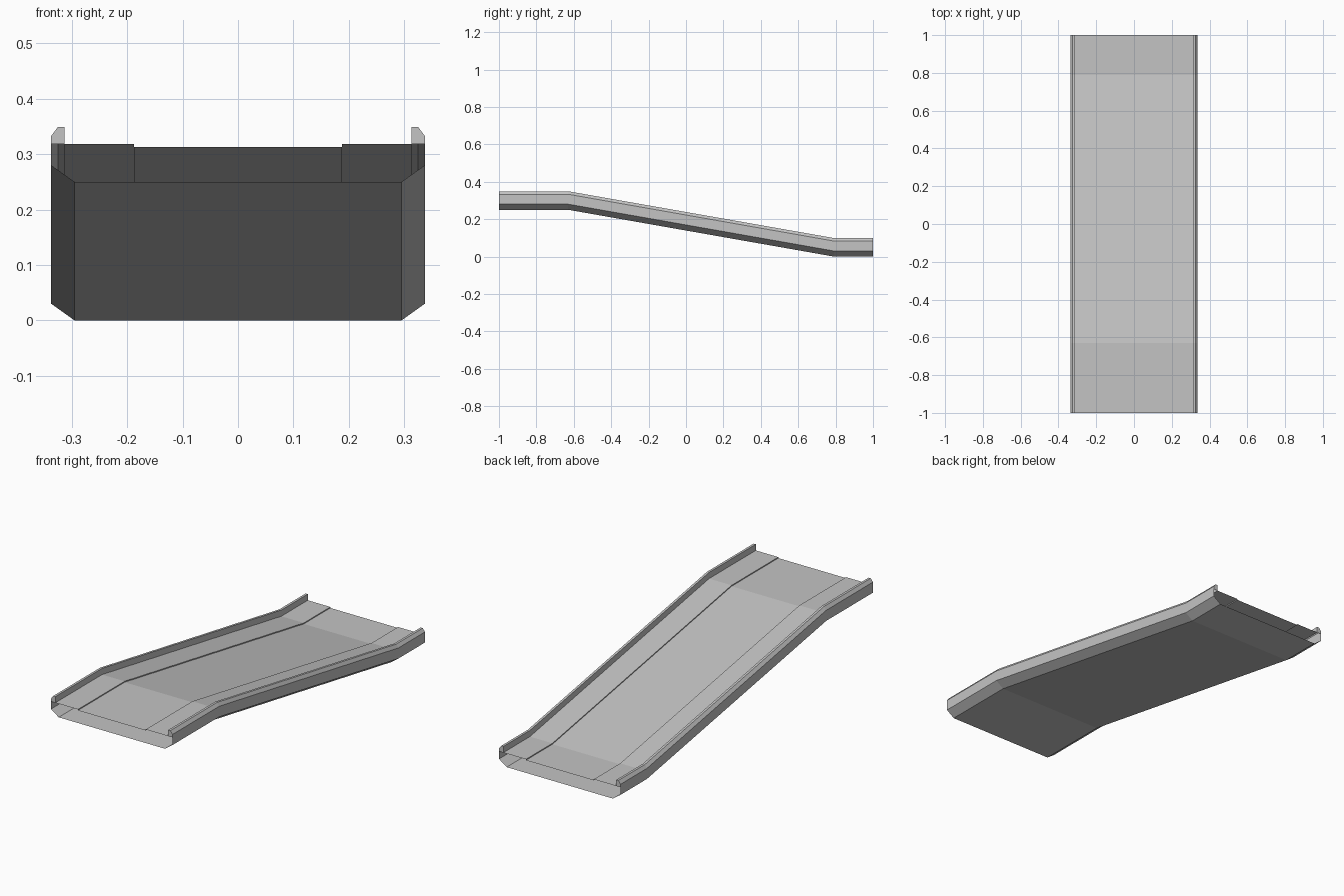
import bpy
import bmesh

cube = bpy.data.objects.get("Cube")
if cube:
    bpy.data.objects.remove(cube, do_unlink=True)

grey = bpy.data.materials.new("concrete grey")
colour = (0.55, 0.55, 0.55, 1)
grey.diffuse_color = colour
grey.use_nodes = True
grey.node_tree.nodes["Principled BSDF"].inputs["Base Color"].default_value = colour

# Path of the ramp: (y, height) from the high front to the low back
path = [(-1, 0.25), (-0.63, 0.25), (0.79, 0), (1, 0)]

# Half section from the underside, around the kerb, to the sunken lane
half = [(0.295, 0), (0.337, 0.03), (0.337, 0.083), (0.325, 0.099),
        (0.313, 0.099), (0.313, 0.068), (0.188, 0.068), (0.188, 0.063)]
section = half + [(-x, z) for x, z in reversed(half)]

# Kerb end plate, above the deck level only
kerb = half[2:6] + [(0.337, 0.068)]


def make_object(name, bm):
    mesh = bpy.data.meshes.new(name)
    bm.to_mesh(mesh)
    bm.free()
    mesh.materials.append(grey)
    obj = bpy.data.objects.new(name, mesh)
    bpy.context.collection.objects.link(obj)


# Hollow ramp shell, open at both ends
bm = bmesh.new()
rings = [[bm.verts.new((x, y, z + h)) for x, z in section] for y, h in path]
for near, far in zip(rings, rings[1:]):
    for i in range(len(section)):
        j = (i + 1) % len(section)
        bm.faces.new((near[i], far[i], far[j], near[j]))
make_object("ramp_shell", bm)

# End plates closing the kerbs
for end, (y, h), facing in (("front", path[0], -1), ("back", path[-1], 1)):
    for side, sign in (("left", 1), ("right", -1)):
        bm = bmesh.new()
        plate = bm.faces.new([bm.verts.new((sign * x, y, z + h)) for x, z in kerb])
        plate.normal_update()
        if plate.normal.y * facing < 0:
            plate.normal_flip()
        make_object(f"{end}_{side}_kerb_end", bm)
